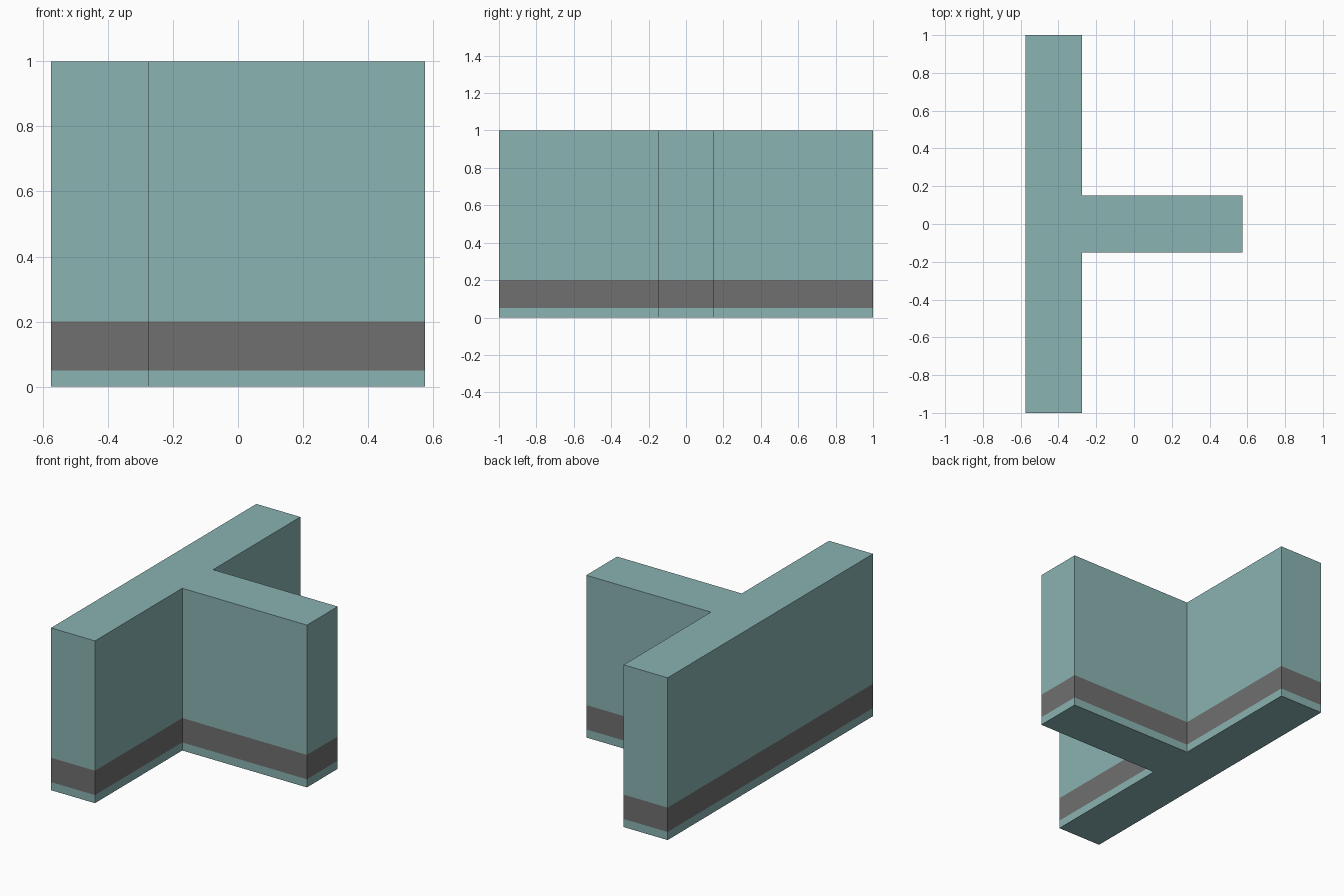
import bpy
import bmesh

cube = bpy.data.objects.get("Cube")
if cube:
    bpy.data.objects.remove(cube, do_unlink=True)


def make_material(name, colour):
    mat = bpy.data.materials.new(name)
    mat.use_nodes = True
    mat.diffuse_color = colour
    bsdf = mat.node_tree.nodes["Principled BSDF"]
    bsdf.inputs["Base Color"].default_value = colour
    bsdf.inputs["Roughness"].default_value = 0.8
    return mat


teal = make_material("teal paint", (0.255, 0.451, 0.445, 1))
grey = make_material("grey stripe", (0.16, 0.16, 0.16, 1))

# T-shaped wall plan, counter-clockwise: long bar on the right, stem to the left
X0, X1, X2 = -0.575, -0.275, 0.575
STEM = 0.15
plan = [(X0, -1), (X1, -1), (X1, -STEM), (X2, -STEM),
        (X2, STEM), (X1, STEM), (X1, 1), (X0, 1)]

# Heights of the base edge, the stripe and the wall top
levels = [0, 0.05, 0.2, 1]

bm = bmesh.new()
rings = [[bm.verts.new((x, y, z)) for x, y in plan] for z in levels]

# Side bands; the middle band is the painted stripe
for band, (low, high) in enumerate(zip(rings, rings[1:])):
    for i in range(len(plan)):
        j = (i + 1) % len(plan)
        face = bm.faces.new((low[i], low[j], high[j], high[i]))
        face.material_index = 1 if band == 1 else 0

# Bottom and top caps
bm.faces.new(rings[0][::-1])
bm.faces.new(rings[-1])
bm.normal_update()

mesh = bpy.data.meshes.new("t_junction_wall")
bm.to_mesh(mesh)
bm.free()
mesh.materials.append(teal)
mesh.materials.append(grey)
wall = bpy.data.objects.new("t_junction_wall", mesh)
bpy.context.collection.objects.link(wall)
